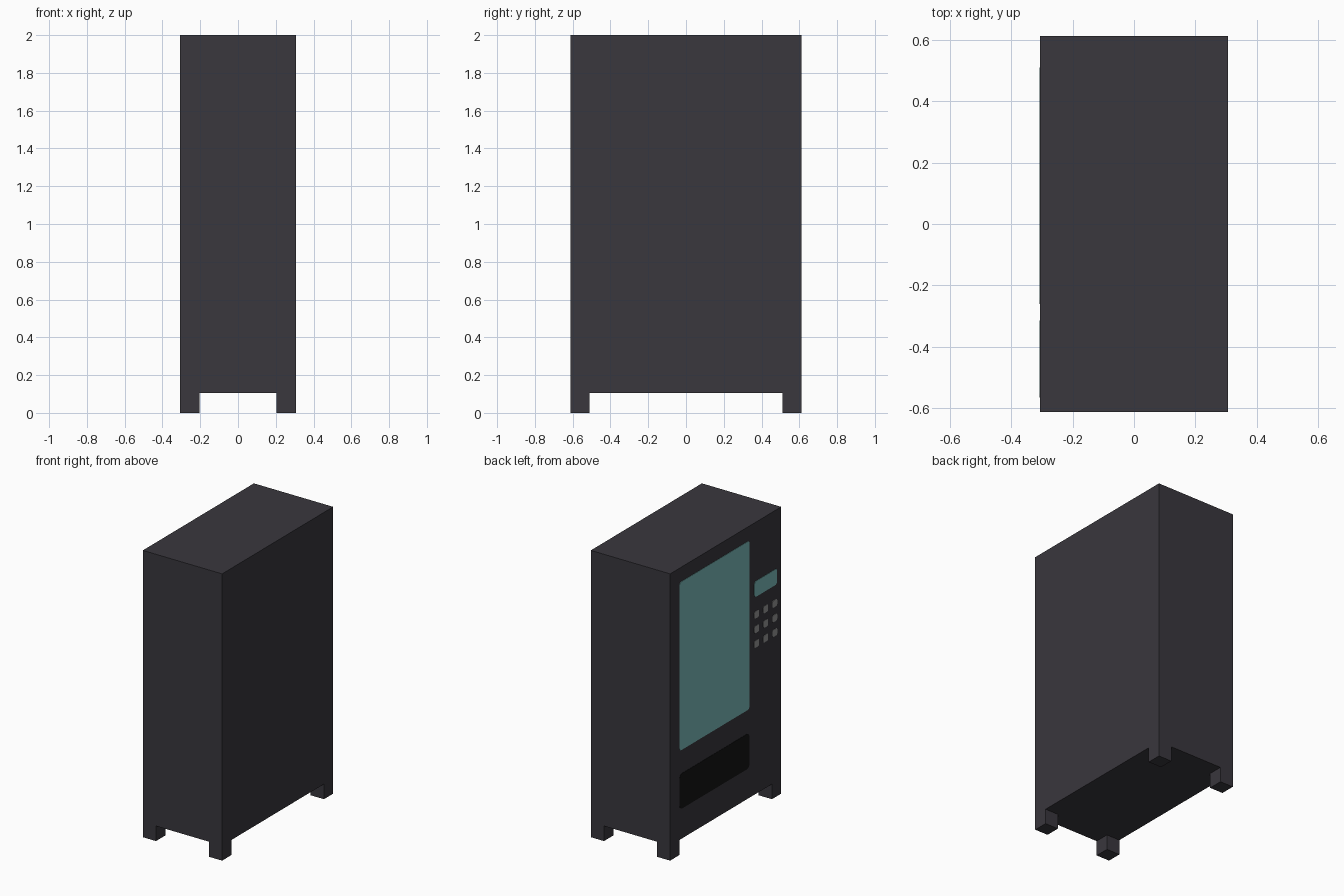
import bpy, bmesh, math
from mathutils import Vector

if "Cube" in bpy.data.objects:
    bpy.data.objects.remove(bpy.data.objects["Cube"])

HX, HY, TOP, LEG = 0.306, 0.612, 2.0, 0.105


def material(name, rgb):
    m = bpy.data.materials.new(name)
    m.diffuse_color = (*rgb, 1)
    m.use_nodes = True
    m.node_tree.nodes["Principled BSDF"].inputs["Base Color"].default_value = m.diffuse_color
    return m


CASE = material("charcoal", (0.041, 0.038, 0.047))
GLASS = material("teal glass", (0.20, 0.50, 0.49))
BLACK = material("black", (0.007, 0.007, 0.007))
GREY = material("button grey", (0.31, 0.31, 0.31))


def finish(name, bm, mat):
    bmesh.ops.recalc_face_normals(bm, faces=bm.faces[:])
    me = bpy.data.meshes.new(name)
    bm.to_mesh(me)
    bm.free()
    me.materials.append(mat)
    ob = bpy.data.objects.new(name, me)
    bpy.context.collection.objects.link(ob)
    return ob


# Cabinet: a box cut near its corners, with the corner squares pulled down as feet
bm = bmesh.new()
bmesh.ops.create_cube(bm, size=1)
for v in bm.verts:
    v.co = Vector((v.co.x * 2 * HX, v.co.y * 2 * HY, TOP if v.co.z > 0 else LEG))
for axis, half in ((0, HX), (1, HY)):
    for s in (-1, 1):
        n = Vector((0, 0, 0))
        n[axis] = 1
        bmesh.ops.bisect_plane(bm, geom=bm.verts[:] + bm.edges[:] + bm.faces[:],
                               plane_co=n * s * (half - 0.102), plane_no=n)
bm.normal_update()
for sx in (-1, 1):
    for sy in (-1, 1):
        foot = []
        for f in bm.faces:
            c = f.calc_center_median()
            if c.z < LEG + 0.001 and c.x * sx > HX - 0.1 and c.y * sy > HY - 0.1:
                foot.append(f)
        ext = bmesh.ops.extrude_face_region(bm, geom=foot)["geom"]
        for v in ext:
            if isinstance(v, bmesh.types.BMVert):
                v.co.z = 0
finish("cabinet", bm, CASE)


# Thin rounded plate on the display side (-x)
def plate(name, y0, y1, z0, z1, r, mat, depth=0.002):
    bm = bmesh.new()
    ring = []
    corners = ((y1 - r, z1 - r), (y0 + r, z1 - r), (y0 + r, z0 + r), (y1 - r, z0 + r))
    for i, (cy, cz) in enumerate(corners):
        for k in range(5):
            a = math.pi / 2 * (i + k / 4)
            ring.append(bm.verts.new((-HX, cy + r * math.cos(a), cz + r * math.sin(a))))
    face = bm.faces.new(ring)
    ext = bmesh.ops.extrude_face_region(bm, geom=[face])["geom"]
    bmesh.ops.translate(bm, vec=(-depth, 0, 0),
                        verts=[v for v in ext if isinstance(v, bmesh.types.BMVert)])
    return finish(name, bm, mat)


plate("display_window", -0.26, 0.51, 0.725, 1.90, 0.02, GLASS)
plate("dispensing_slot", -0.26, 0.51, 0.315, 0.56, 0.03, BLACK)
plate("small_screen", -0.565, -0.315, 1.48, 1.59, 0.02, GLASS)

# Keypad: three by three buttons
for row in range(3):
    for col in range(3):
        y, z = -0.34 - 0.1 * col, 1.355 - 0.102 * row
        plate(f"keypad_button_{row}_{col}", y - 0.026, y + 0.026,
              z - 0.025, z + 0.025, 0.012, GREY)
